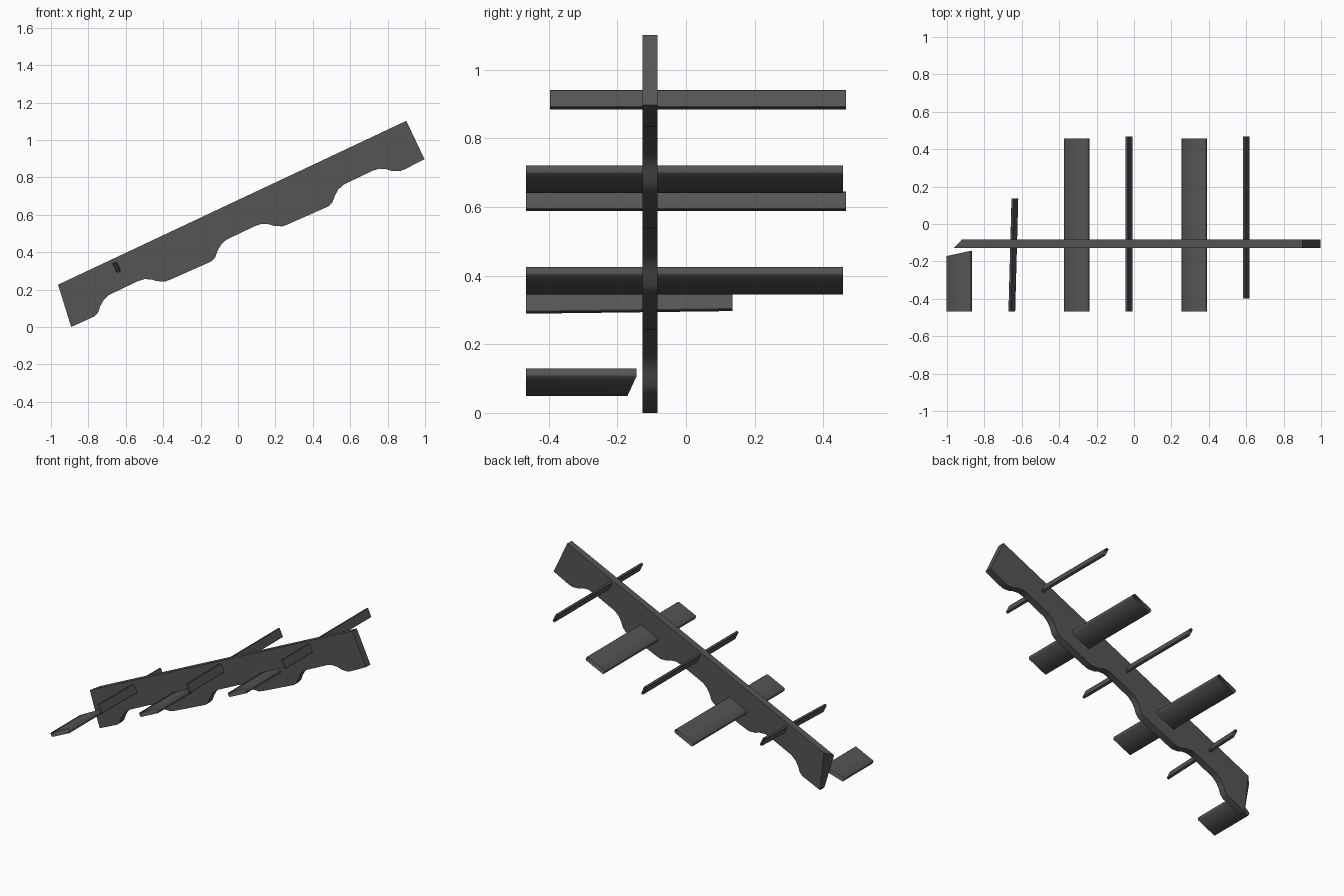
import bpy, math

if "Cube" in bpy.data.objects:
    bpy.data.objects.remove(bpy.data.objects["Cube"])

ANG = math.atan2(0.4706, 1.0)          # pitch of the beam
CA, SA = math.cos(ANG), math.sin(ANG)

dark = bpy.data.materials.new("dark_timber")
dark.diffuse_color = (0.09, 0.09, 0.09, 1.0)
dark.use_nodes = True
dark.node_tree.nodes["Principled BSDF"].inputs["Base Color"].default_value = dark.diffuse_color


def make(name, verts, faces, smooth=None):
    me = bpy.data.meshes.new(name)
    me.from_pydata(verts, [], faces)
    me.update()
    me.materials.append(dark)
    ob = bpy.data.objects.new(name, me)
    bpy.context.collection.objects.link(ob)
    if smooth:
        bpy.ops.object.select_all(action='DESELECT')
        ob.select_set(True)
        bpy.context.view_layer.objects.active = ob
        bpy.ops.object.shade_smooth_by_angle(angle=math.radians(smooth))
    return ob


# Scalloped beam: straight upper edge, repeating carved lower edge
STEP = (0.627, 0.295)
scallop = [(-0.768, 0.056), (-0.748, 0.078), (-0.736, 0.113), (-0.718, 0.144),
           (-0.690, 0.171), (-0.535, 0.245), (-0.500, 0.256), (-0.462, 0.254),
           (-0.435, 0.245), (-0.390, 0.243), (-0.362, 0.253)]
profile = [(-0.892, 0.0)]
for i in range(3):
    profile += [(x + i * STEP[0], z + i * STEP[1]) for x, z in scallop]
profile += [(0.997, 0.897), (0.9, 1.102), (-0.962, 0.226)]
n = len(profile)
front = [(x, -0.127, z) for x, z in profile]
back = [(x, -0.083, z) for x, z in profile]
x, y, z = back[-1]                     # lower end tapers at its top corner
back[-1] = (x + 0.042, y, z + 0.042 * 0.4706)
make("carved_beam", front + back,
     [tuple(range(n)), tuple(range(2 * n - 1, n - 1, -1))] +
     [(i, i + n, (i + 1) % n + n, (i + 1) % n) for i in range(n)], smooth=40)


# Battens: open-ended tubes with eased edges, tilted to the pitch
def batten(name, cx, cz, w, t, y0, y1, b, skew=0.0, shift=0.0, smooth=None):
    a, c = w / 2, t / 2
    sec = [(-a + b, -c), (a - b, -c), (a, -c + b), (a, c - b),
           (a - b, c), (-a + b, c), (-a, c - b), (-a, -c + b)]
    verts = []
    for end in (0, 1):
        for u, v in sec:
            s = u + shift * (end - 0.5)
            yy = y1 + skew * u / a if end else y0
            verts.append((cx + s * CA - v * SA, yy, cz + s * SA + v * CA))
    return make(name, verts,
                [(i, i + 8, (i + 1) % 8 + 8, (i + 1) % 8) for i in range(8)], smooth)


# Wide flat boards; the lowest one is broken short at a slant
batten("wide_board_1", -0.934, 0.089, 0.142, 0.027, -0.467, -0.158, 0.005,
       skew=0.014, smooth=50)
for i in range(2):
    batten(f"wide_board_{i + 2}", -0.306 + i * 0.629, 0.385 + i * 0.296,
           0.142, 0.027, -0.467, 0.458, 0.005, smooth=50)

# Narrow upright battens, the lowest slightly askew
batten("narrow_batten_1", -0.645, 0.321, 0.015, 0.057, -0.467, 0.135, 0.002, shift=0.018)
batten("narrow_batten_2", -0.027, 0.617, 0.015, 0.057, -0.467, 0.467, 0.002)
batten("narrow_batten_3", 0.600, 0.913, 0.015, 0.057, -0.397, 0.467, 0.002)
